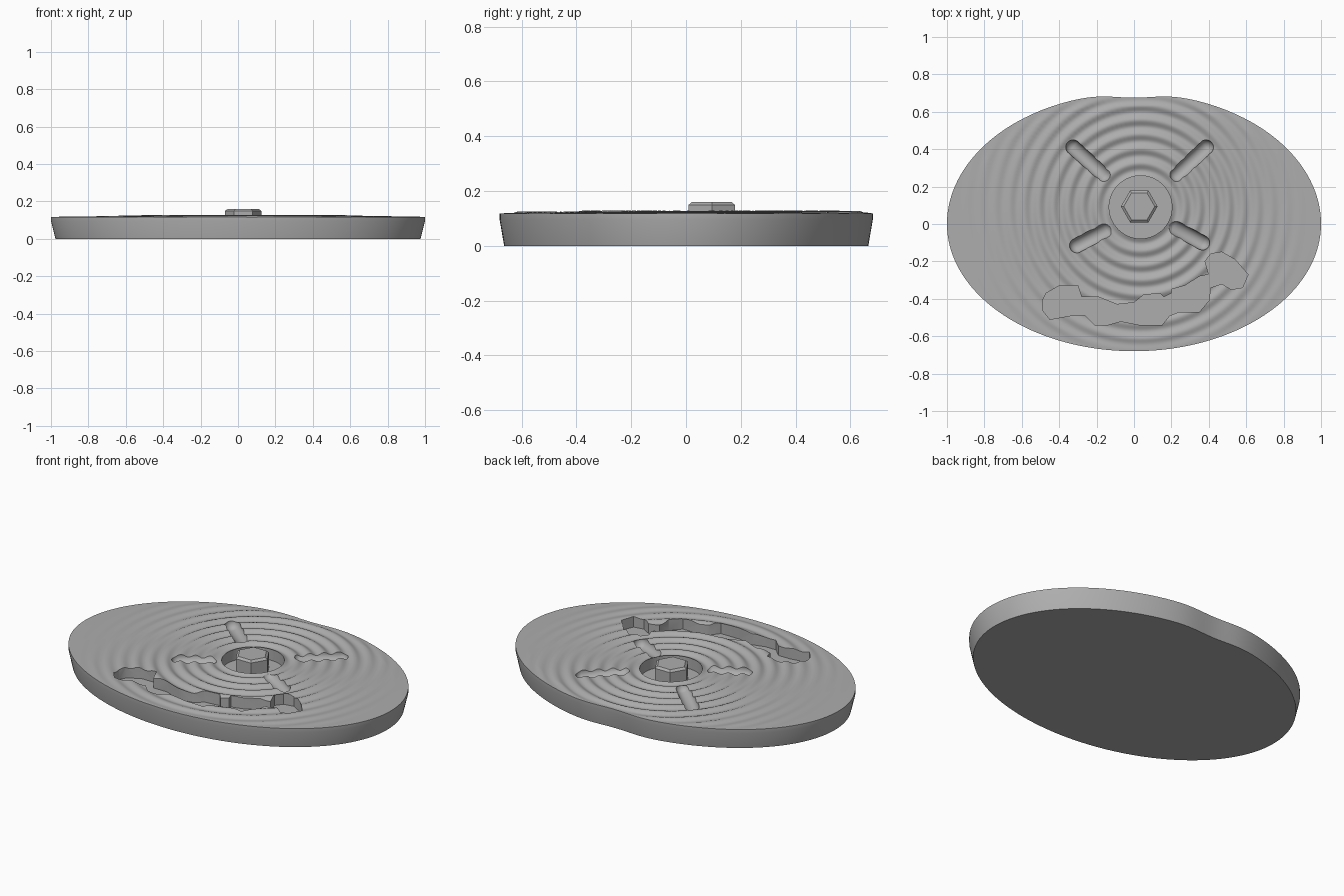
import bpy, bmesh
from math import sin, cos, pi, exp, hypot
from mathutils import Vector, Matrix

cube = bpy.data.objects.get("Cube")
if cube:
    bpy.data.objects.remove(cube)

grey = bpy.data.materials.new("stone grey")
grey.use_nodes = True
grey.diffuse_color = (0.42, 0.42, 0.42, 1)
grey.node_tree.nodes["Principled BSDF"].inputs["Base Color"].default_value = grey.diffuse_color

CENTRE = Vector((0.035, 0.09))
RIM, FLOOR = 0.118, 0.06
SIDES, RINGS = 180, 110


def make(name, bm):
    bmesh.ops.recalc_face_normals(bm, faces=bm.faces)
    mesh = bpy.data.meshes.new(name)
    bm.to_mesh(mesh)
    bm.free()
    mesh.materials.append(grey)
    ob = bpy.data.objects.new(name, mesh)
    bpy.context.collection.objects.link(ob)
    return ob


def bridge(bm, a, b):
    for i in range(len(a)):
        j = (i + 1) % len(a)
        bm.faces.new((a[i], a[j], b[j], b[i]))


def outline(i):
    # Oval with a shallow dent in the middle of the back
    a = 2 * pi * i / SIDES
    x, y = cos(a), sin(a)
    if y > 0:
        return Vector((x, 0.7 * y - 0.025 * exp(-(x / 0.16) ** 2)))
    return Vector((x, 0.68 * y))


def ripple(p, t):
    r = (p - CENTRE).length
    fade = min(1, max(0, 1.1 - r) / 0.6) * min(1, (1 - t) / 0.08)
    side = max(0, 1 - abs(p.x) ** 4 / 0.8)
    return RIM + 0.003 * fade + 0.007 * fade * side * cos(2 * pi * r / 0.078)


# Slab: rippled top fanned out from the bolt centre, tapered side, flat base
bm = bmesh.new()
edge = [outline(i) for i in range(SIDES)]
loops = []
for k in range(1, RINGS + 1):
    t = k / RINGS
    ring = [CENTRE.lerp(p, t) for p in edge]
    loops.append([bm.verts.new((p.x, p.y, ripple(p, t))) for p in ring])
for scale, z in ((1, 0.095), (0.976, 0)):
    loops.append([bm.verts.new((p.x * scale, p.y * scale, z)) for p in edge])
for a, b in zip(loops, loops[1:]):
    bridge(bm, a, b)
bm.faces.new(loops[0])
bm.faces.new(loops[-1])
slab = make("rippled_slab", bm)


def prism(name, points, low, high):
    bm = bmesh.new()
    a, b = ([bm.verts.new((x, y, z)) for x, y in points] for z in (low, high))
    bridge(bm, a, b)
    bm.faces.new(a)
    bm.faces.new(b)
    return make(name, bm)


def capsule(name, start, end, radius):
    # Sphere split at its equator and stretched from start to end
    start, end = Vector(start), Vector(end)
    axis = end - start
    bm = bmesh.new()
    bmesh.ops.create_uvsphere(bm, u_segments=24, v_segments=13, radius=radius)
    for v in bm.verts:
        if v.co.z > 0:
            v.co.z += axis.length
    turn = axis.to_track_quat("Z", "Y").to_matrix().to_4x4()
    bm.transform(Matrix.Translation(start) @ turn)
    return make(name, bm)


# Round well for the bolt
cutters = [prism("well_cutter", [(CENTRE.x + 0.168 * cos(2 * pi * i / 64),
                                  CENTRE.y + 0.168 * sin(2 * pi * i / 64))
                                 for i in range(64)], FLOOR, 0.3)]

# Ragged curved pocket along the front, in hundredths
ragged = [(-49, -41), (-47, -37), (-40, -33), (-30, -33), (-28, -39), (-19, -39),
          (-9, -43), (0, -42), (5, -38), (14, -37), (16, -39), (20, -37), (20, -35),
          (27, -33), (35, -28), (40, -27), (38, -20), (41, -16), (47, -15), (54, -19),
          (61, -27), (58, -34), (52, -35), (47, -32), (41, -34), (40, -41), (35, -47),
          (24, -47), (19, -49), (15, -54), (3, -54), (-7, -52), (-14, -54), (-21, -54),
          (-26, -49), (-34, -49), (-45, -51), (-49, -46)]
cutters.append(prism("ragged_cutter", [(x / 100, y / 100) for x, y in ragged], FLOOR, 0.3))

# Grooves radiating from the well
for name, inner, outer in (("back_left", (0.23, 0.265), (0.385, 0.41)),
                           ("back_right", (-0.165, 0.265), (-0.325, 0.41)),
                           ("front_left", (0.22, -0.02), (0.365, -0.1)),
                           ("front_right", (-0.155, -0.035), (-0.305, -0.115)),
                           ("front", (0.03, -0.1), (0.03, -0.178))):
    cutters.append(capsule(name + "_groove_cutter", (*inner, 0.137), (*outer, 0.118), 0.04))

for cutter in cutters:
    cutter.hide_render = True
    cutter.hide_set(True)
    mod = slab.modifiers.new(cutter.name, "BOOLEAN")
    mod.operation, mod.solver, mod.object = "DIFFERENCE", "EXACT", cutter

# Bake the cuts and drop the cutters
bpy.context.view_layer.update()
cut = bpy.data.meshes.new_from_object(slab.evaluated_get(bpy.context.evaluated_depsgraph_get()))
slab.modifiers.clear()
slab.data = cut
for cutter in cutters:
    bpy.data.objects.remove(cutter)

# Hexagonal bolt head with a chamfered top
bm = bmesh.new()
hexes = [[bm.verts.new((0.028 + r * cos(i * pi / 3), 0.094 + r * sin(i * pi / 3), z))
          for i in range(6)] for r, z in ((0.098, FLOOR - 0.01), (0.098, 0.149), (0.083, 0.16))]
for a, b in zip(hexes, hexes[1:]):
    bridge(bm, a, b)
bm.faces.new(hexes[0])
bm.faces.new(hexes[-1])
make("hex_bolt", bm)

bpy.ops.object.select_all(action="DESELECT")
slab.select_set(True)
bpy.context.view_layer.objects.active = slab
bpy.ops.object.shade_smooth_by_angle(angle=0.6)
